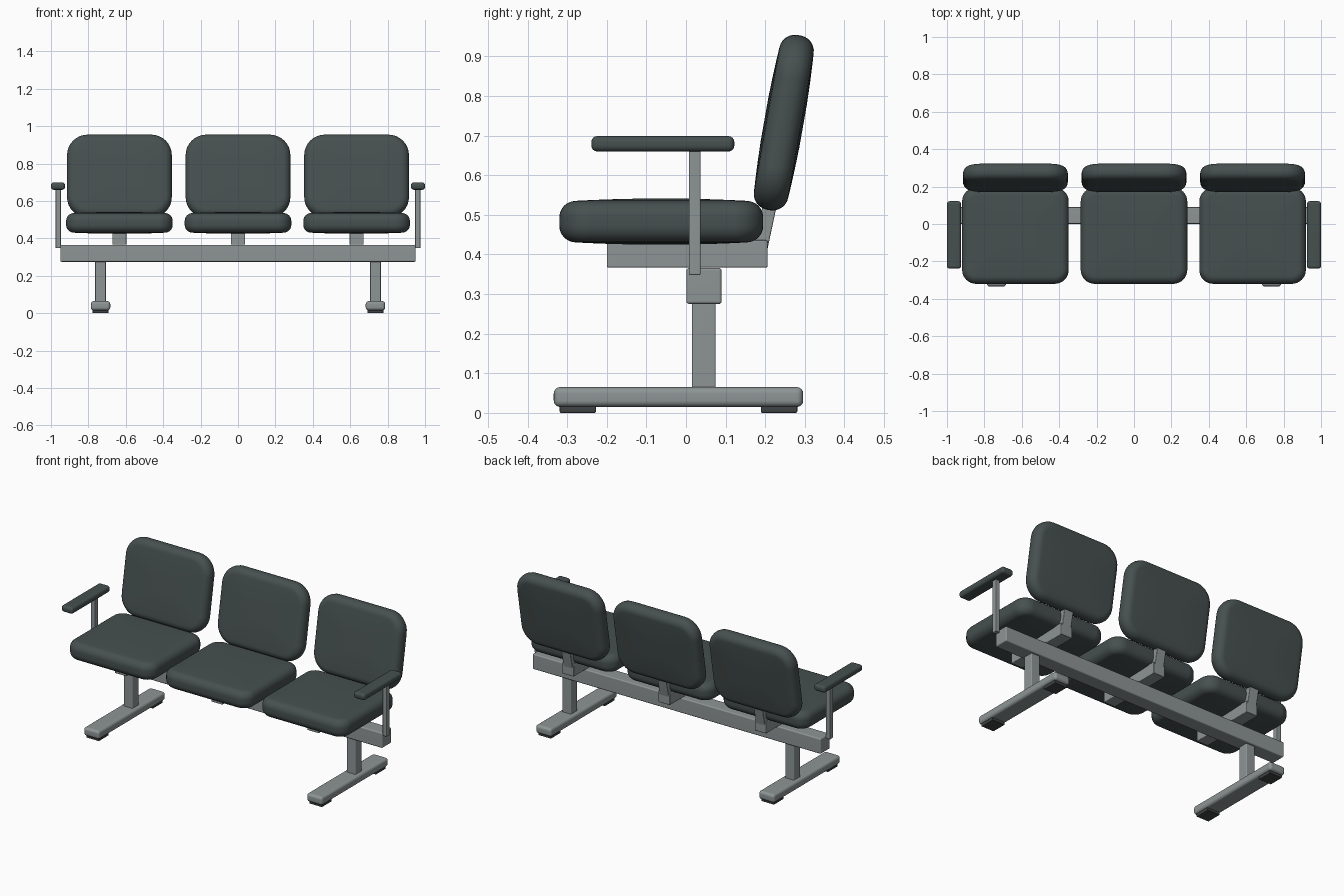
import bpy, bmesh, math
from mathutils import Matrix

if "Cube" in bpy.data.objects:
    bpy.data.objects.remove(bpy.data.objects["Cube"])


def material(name, rgb):
    m = bpy.data.materials.new(name)
    m.diffuse_color = (*rgb, 1)
    m.use_nodes = True
    m.node_tree.nodes["Principled BSDF"].inputs["Base Color"].default_value = m.diffuse_color
    return m


UPHOLSTERY = material("dark upholstery", (0.062, 0.080, 0.079))
METAL = material("grey metal", (0.27, 0.30, 0.30))
RUBBER = material("dark rubber", (0.05, 0.056, 0.056))


def finish(name, bm, mat):
    bmesh.ops.recalc_face_normals(bm, faces=bm.faces)
    me = bpy.data.meshes.new(name)
    bm.to_mesh(me)
    bm.free()
    me.materials.append(mat)
    for p in me.polygons:
        p.use_smooth = True
    me.set_sharp_from_angle(angle=math.radians(45))
    ob = bpy.data.objects.new(name, me)
    bpy.context.collection.objects.link(ob)
    ob.modifiers.new("normals", 'WEIGHTED_NORMAL').keep_sharp = True
    return ob


def box(name, x, y, z, mat, bevel=0.005, segs=3, tilt=0.0):
    """Bevelled box given by (min, max) ranges, tilted backwards about x."""
    bm = bmesh.new()
    size = [r[1] - r[0] for r in (x, y, z)]
    mid = [(r[0] + r[1]) / 2 for r in (x, y, z)]
    bmesh.ops.create_cube(bm, size=1, matrix=Matrix.Diagonal((*size, 1)))
    bmesh.ops.bevel(bm, geom=bm.edges[:], offset=bevel, segments=segs,
                    profile=0.5, affect='EDGES')
    ob = finish(name, bm, mat)
    ob.location = mid
    ob.rotation_euler.x = -tilt
    return ob


def rounded_loop(bm, a, b, r, z, scale=1.0, n=8):
    """Ring of vertices around a rounded rectangle of half size a by b."""
    ring = []
    for q, (sx, sy) in enumerate(((1, 1), (-1, 1), (-1, -1), (1, -1))):
        for k in range(n + 1):
            t = math.pi / 2 * (q + k / n)
            ring.append(bm.verts.new(((sx * (a - r) + r * math.cos(t)) * scale,
                                      (sy * (b - r) + r * math.sin(t)) * scale, z)))
    return ring


def cushion(name, w, d, t, corner, edge, crown):
    """Rounded cushion with soft edges and slightly domed faces."""
    bm = bmesh.new()
    half = []                                   # (inset, height, scale) up to the top
    for k in range(7):
        th = math.pi / 2 * k / 6
        half.append((edge * (1 - math.cos(th)), t / 2 - edge + edge * math.sin(th), 1))
    for s in (0.85, 0.6, 0.3):
        half.append((edge, t / 2 + crown * (1 - s * s), s))
    layers = [(i, -z, s) for i, z, s in reversed(half)] + half
    rings = [rounded_loop(bm, w / 2 - i, d / 2 - i, corner - i, z, s)
             for i, z, s in layers]
    for lo, hi in zip(rings, rings[1:]):
        for k in range(len(lo)):
            j = (k + 1) % len(lo)
            bm.faces.new((lo[k], lo[j], hi[j], hi[k]))
    bm.faces.new(rings[0][::-1])
    bm.faces.new(rings[-1])
    return finish(name, bm, UPHOLSTERY)


# Three seats, each with a back cushion and a bracket
for cx, side in ((-0.634, "left"), (0, "middle"), (0.634, "right")):
    seat = cushion(f"{side}_seat", 0.57, 0.515, 0.105, 0.075, 0.042, 0.006)
    seat.location = (cx, -0.0625, 0.483)
    back = cushion(f"{side}_backrest", 0.56, 0.448, 0.088, 0.11, 0.04, 0.006)
    back.location = (cx, 0.247, 0.733)
    back.rotation_euler.x = math.radians(80)
    box(f"{side}_seat_bracket", (cx - 0.038, cx + 0.038), (-0.2, 0.206),
        (0.367, 0.436), METAL, 0.004)
    box(f"{side}_back_support", (cx - 0.03, cx + 0.03), (0.184, 0.219),
        (0.38, 0.575), METAL, 0.004, tilt=math.radians(12))

# Main beam
box("beam", (-0.95, 0.95), (0.001, 0.09), (0.275, 0.366), METAL, 0.007)

# Legs and armrests on both ends
for s, side in ((-1, "left"), (1, "right")):
    def span(c, w):
        return (s * c - w / 2, s * c + w / 2)
    box(f"{side}_leg", span(0.735, 0.058), (0.015, 0.075), (0.055, 0.285), METAL)
    box(f"{side}_foot", span(0.735, 0.104), (-0.334, 0.296), (0.015, 0.065),
        METAL, 0.016, 4)
    for y, end in ((-0.273, "front"), (0.235, "rear")):
        box(f"{side}_{end}_foot_pad", span(0.735, 0.084), (y - 0.046, y + 0.046),
            (0, 0.02), RUBBER, 0.004)
    box(f"{side}_arm_post", span(0.961, 0.028), (0.007, 0.037), (0.348, 0.67), METAL, 0.004)
    box(f"{side}_armrest", span(0.9625, 0.075), (-0.239, 0.122), (0.66, 0.699),
        UPHOLSTERY, 0.015, 4)
